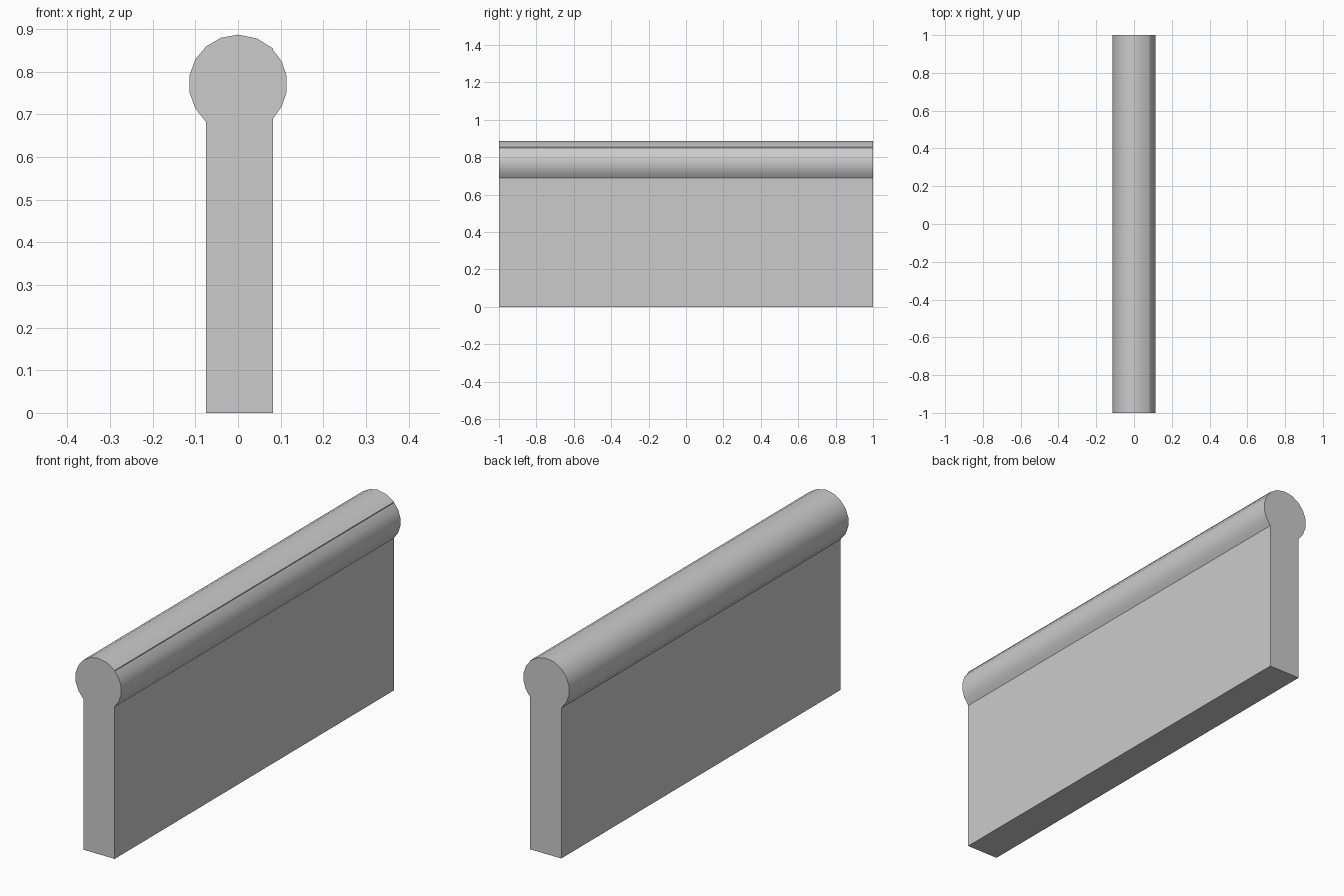
import bpy, bmesh
from math import sin, cos, radians

if "Cube" in bpy.data.objects:
    bpy.data.objects.remove(bpy.data.objects["Cube"])

RADIUS, CENTRE_Z, HALF_LENGTH = 0.1155, 0.7715, 1.0


def arc(angles):
    return [(RADIUS * cos(radians(a)), CENTRE_Z + RADIUS * sin(radians(a))) for a in angles]


# Cross-section: slab foot, right side of the cap, narrow seam, rest of the cap
profile = [(-0.075, 0), (0.082, 0)]
profile += arc([-45, -27, -9, 9, 27])
profile += [(0.0825, 0.8505), (0.0825, 0.8545)]
profile += arc([67.5, 90, 110, 130, 150, 170, 190, 210])
profile += [(-0.075, 0.682)]

# Extrude the section along the length of the wall
bm = bmesh.new()
face = bm.faces.new([bm.verts.new((x, -HALF_LENGTH, z)) for x, z in profile])
extruded = bmesh.ops.extrude_face_region(bm, geom=[face])
new_verts = [g for g in extruded["geom"] if isinstance(g, bmesh.types.BMVert)]
bmesh.ops.translate(bm, verts=new_verts, vec=(0, 2 * HALF_LENGTH, 0))
if not any(len(f.verts) == len(profile) and f.normal.y < 0 and
           f.calc_center_median().y < -0.9 for f in bm.faces):
    bm.faces.new([v for v in face.verts]) if not face.is_valid else None
bmesh.ops.recalc_face_normals(bm, faces=bm.faces)

mesh = bpy.data.meshes.new("capped_wall")
bm.to_mesh(mesh)
bm.free()
wall = bpy.data.objects.new("capped_wall", mesh)
bpy.context.collection.objects.link(wall)

# Smooth cap with crisp ends, seam and slab edges
bpy.context.view_layer.objects.active = wall
wall.select_set(True)
bpy.ops.object.shade_smooth_by_angle(angle=radians(30))
